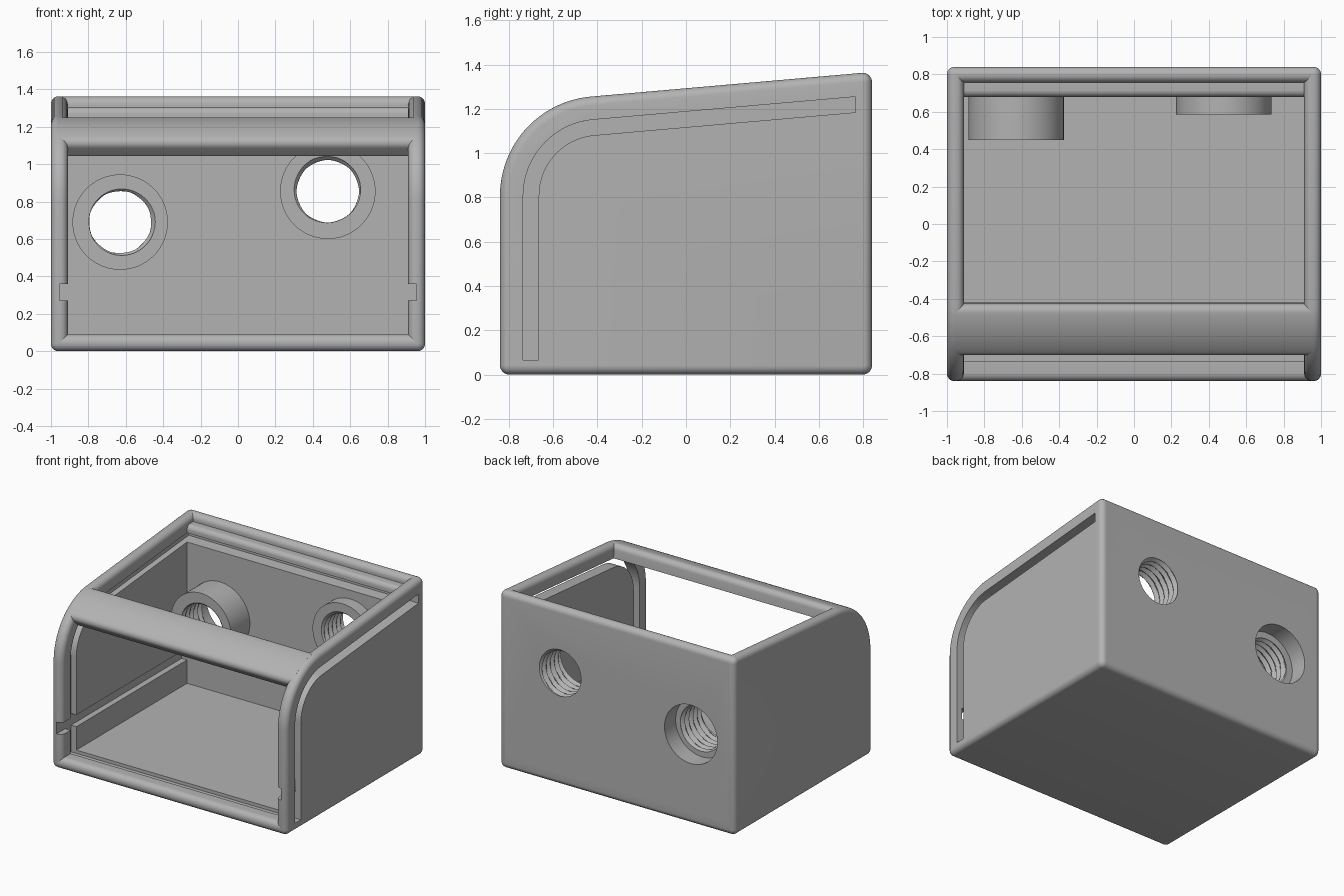
import bpy, bmesh, math

cube = bpy.data.objects.get("Cube")
if cube:
    bpy.data.objects.remove(cube, do_unlink=True)

grey = bpy.data.materials.new("plain_grey")
grey.use_nodes = True
grey.diffuse_color = (0.45, 0.45, 0.45, 1)
grey.node_tree.nodes["Principled BSDF"].inputs["Base Color"].default_value = (0.45, 0.45, 0.45, 1)

HALF, WALL, DEPTH, FIL = 1.0, 0.09, 0.84, 0.04
INNER = HALF - WALL
GROOVE = 0.955               # how far grooves reach into the side walls
COR = 0.042                  # small corner radius of the side outline
CEN, BIG, TILT = (-0.39, 0.807), 0.45, 95   # large front curve


def polar(c, r, a):
    a = math.radians(a)
    return (c[0] + r * math.cos(a), c[1] + r * math.sin(a))


def arc(c, r, a0, a1, n=6):
    return [polar(c, r, a0 + (a1 - a0) * i / n) for i in range(n + 1)]


def slope(r, y):
    """Height of the sloped line tangent to the front curve of radius r."""
    t = math.radians(TILT)
    return CEN[1] + (r - math.cos(t) * (y - CEN[0])) / math.sin(t)


def loft(name, rings):
    """Skin equal rings of 3D points and cap both ends."""
    bm = bmesh.new()
    loops = [[bm.verts.new(p) for p in ring] for ring in rings]
    for a, b in zip(loops, loops[1:]):
        for i in range(len(a)):
            j = (i + 1) % len(a)
            bm.faces.new((a[i], a[j], b[j], b[i]))
    bm.faces.new(loops[0][::-1])
    bm.faces.new(loops[-1])
    bmesh.ops.recalc_face_normals(bm, faces=bm.faces)
    me = bpy.data.meshes.new(name)
    bm.to_mesh(me)
    bm.free()
    me.materials.append(grey)
    ob = bpy.data.objects.new(name, me)
    bpy.context.collection.objects.link(ob)
    return ob


def prism(name, pts, x0, x1):
    return loft(name, [[(x, y, z) for y, z in pts] for x in (x0, x1)])


def box(name, x0, x1, y0, y1, z0, z1):
    return prism(name, [(y0, z0), (y1, z0), (y1, z1), (y0, z1)], x0, x1)


def activate(ob):
    bpy.ops.object.select_all(action='DESELECT')
    ob.select_set(True)
    bpy.context.view_layer.objects.active = ob


def cut(ob, cutters):
    activate(ob)
    for c in cutters:
        mod = ob.modifiers.new("cut", 'BOOLEAN')
        mod.operation, mod.solver, mod.object = 'DIFFERENCE', 'EXACT', c
        bpy.ops.object.modifier_apply(modifier=mod.name)


def outline(d):
    """Side outline of the case, inset by d."""
    edge = DEPTH - COR
    top = (edge, slope(BIG - COR, edge))
    return (arc((-edge, COR), COR - d, 180, 270) + arc((edge, COR), COR - d, 270, 360)
            + arc(top, COR - d, 0, TILT) + arc(CEN, BIG - d, TILT, 180, 24))


def side_wall(name, s):
    """Wall with rounded inner and outer rims."""
    steps = [math.radians(90 * i / 6) for i in range(7)]
    prof = [(HALF - FIL * (1 - math.sin(a)), FIL * (1 - math.cos(a))) for a in steps[::-1]]
    prof += [(INNER + FIL * (1 - math.sin(a)), FIL * (1 - math.cos(a))) for a in steps]
    return loft(name, [[(s * x, y, z) for y, z in outline(d)] for x, d in prof])


# Panel slot following the front curve and the slope
end = 0.765
slot_pts = ([(-0.735, 0.065), (-0.665, 0.065)] + arc(CEN, 0.275, 180, TILT, 24)
            + [(end, slope(0.275, end)), (end, slope(0.345, end))]
            + arc(CEN, 0.345, TILT, 180, 24))
slot = prism("slot_cutter", slot_pts, -GROOVE, 1.1)
rails = {s: box("rail_cutter", s * 0.88, s * GROOVE, -1, 0.68, 0.27, 0.36) for s in (-1, 1)}

# Side walls with rail grooves
left_wall, right_wall = side_wall("left_wall", 1), side_wall("right_wall", -1)
cut(left_wall, [slot, rails[1]])
cut(right_wall, [slot, rails[-1]])

# Floor with a rounded front lip
edge = DEPTH - COR
floor = prism("floor", arc((-edge, COR), COR, 180, 270) + arc((edge, COR), COR, 270, 360)
              + [(DEPTH, WALL)] + arc((-edge, WALL - COR), COR, 90, 180), -GROOVE, GROOVE)
cut(floor, [slot])

# Back wall with a raised rim and a lower rounded rail
back = prism("back_wall", [(0.68, 0.06), (DEPTH, 0.06)]
             + arc((edge, slope(BIG - COR, edge)), COR, 0, 180, 12)
             + [(edge - COR, 1.305)] + arc((0.715, 1.27), 0.035, 90, 180), -GROOVE, GROOVE)

# Curved front crossbar
a0, a1, mid = TILT, 137, BIG - FIL
turn = math.degrees(FIL / mid)
prism("crossbar", arc(polar(CEN, mid, a0 + turn), FIL, a0 - 90, a0 + turn)
      + arc(CEN, BIG, a0 + turn, a1 - turn, 12)[1:-1]
      + arc(polar(CEN, mid, a1 - turn), FIL, a1 - turn, a1 + 90)
      + arc(CEN, 0.345, a1, a0, 12), -GROOVE, GROOVE)


def ring(x, z, r, y, n=48):
    return [(x + (r(i / n) if callable(r) else r) * math.cos(math.tau * i / n), y,
             z + (r(i / n) if callable(r) else r) * math.sin(math.tau * i / n)) for i in range(n)]


def thread(x, z, y0, y1, pitch=0.05):
    """Cylinder with a helical ridge, used to cut a threaded bore."""
    def radius(y):
        return lambda t: 0.165 + 0.05 * abs((y / pitch + t) % 1 - 0.5)
    rows = round((y1 - y0) / pitch * 8)
    ys = [y0 + (y1 - y0) * i / rows for i in range(rows + 1)]
    return loft("thread_cutter", [ring(x, z, radius(y), y) for y in ys])


# Threaded bosses, the deeper one with a counterbore at the back
helpers = [slot, *rails.values()]
for name, x, z, front, seat in (("right_boss", -0.63, 0.69, 0.45, 0.705),
                                ("left_boss", 0.48, 0.855, 0.585, DEPTH)):
    boss = loft(name, [ring(x, z, 0.255, y, 64) for y in (front, 0.69)])
    bore = thread(x, z, front - 0.02, seat + 0.02)
    tools = [bore]
    if seat < DEPTH:
        tools.append(loft("counterbore_cutter", [ring(x, z, 0.225, y) for y in (seat, 0.9)]))
    cut(boss, [bore])
    cut(back, tools)
    helpers += tools
cut(back, [slot])

for h in helpers:
    bpy.data.objects.remove(h, do_unlink=True)
for ob in list(bpy.context.scene.objects):
    if ob.type == 'MESH':
        activate(ob)
        bpy.ops.object.shade_smooth_by_angle(angle=math.radians(30))
